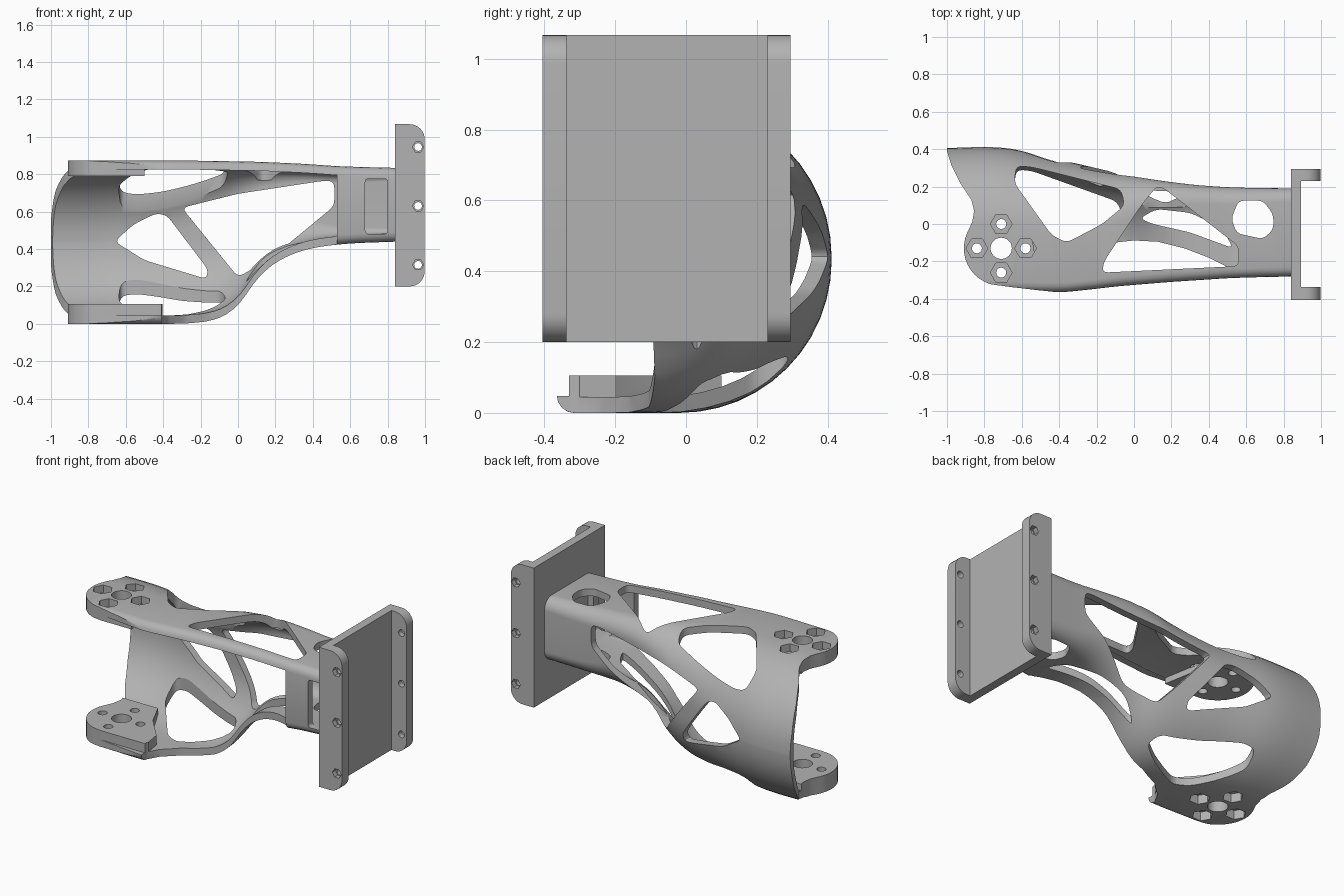
import bpy, bmesh, math
from mathutils import Vector

if "Cube" in bpy.data.objects:
    bpy.data.objects.remove(bpy.data.objects["Cube"])

grey = bpy.data.materials.new("plain_grey")
grey.use_nodes = True
grey.diffuse_color = (0.45, 0.45, 0.45, 1)
grey.node_tree.nodes["Principled BSDF"].inputs["Base Color"].default_value = (0.45, 0.45, 0.45, 1)

WALL = 0.045
# Stations along the arm: x, bottom, top, front, back, lower and upper back corner radius
KEYS = [(-1.05, 0, .872, -.36, .405, .43, .43), (-.7, 0, .872, -.36, .407, .43, .43),
        (-.4, 0, .872, -.365, .345, .43, .4), (-.25, .004, .872, -.352, .31, .42, .35),
        (-.1, .03, .87, -.335, .275, .4, .27), (0, .1, .868, -.326, .255, .36, .2),
        (.1, .235, .866, -.318, .238, .29, .15), (.2, .325, .862, -.31, .224, .24, .12),
        (.35, .392, .855, -.3, .207, .17, .1), (.55, .425, .842, -.288, .195, .1, .09),
        (.86, .44, .833, -.28, .19, .07, .07)]


def station(x):
    """Smooth interpolation of the arm's section along x."""
    i = max(k for k in range(len(KEYS) - 1) if KEYS[k][0] <= x or k == 0)
    a, b = KEYS[i], KEYS[i + 1]
    p, n = KEYS[max(i - 1, 0)], KEYS[min(i + 2, len(KEYS) - 1)]
    h = b[0] - a[0]
    t = (x - a[0]) / h
    out = []
    for c in range(1, 7):
        ma = (b[c] - p[c]) / (b[0] - p[0]) * h
        mb = (n[c] - a[c]) / (n[0] - a[0]) * h
        out.append((2*t**3 - 3*t*t + 1) * a[c] + (t**3 - 2*t*t + t) * ma
                   + (3*t*t - 2*t**3) * b[c] + (t**3 - t*t) * mb)
    return out


def section(x, inset):
    """Rounded section of the arm, as a ring of points."""
    zb, zt, yf, yb, r_low, r_high = station(x)
    ring = []
    for k, (y, z, rad) in enumerate([(yb, zt, r_high), (yf, zt, .05), (yf, zb, .05), (yb, zb, r_low)]):
        sy, sz = (1 if y == yb else -1), (1 if z == zt else -1)
        cy, cz = y - sy * rad, z - sz * rad
        steps = 12 if y == yb else 4
        for s in range(steps + 1):
            ang = math.pi / 2 * (k + s / steps)
            ring.append((x, cy + (rad - inset) * math.cos(ang), cz + (rad - inset) * math.sin(ang)))
    return ring


def make_object(name, bm):
    bmesh.ops.recalc_face_normals(bm, faces=bm.faces)
    mesh = bpy.data.meshes.new(name)
    bm.to_mesh(mesh)
    bm.free()
    mesh.materials.append(grey)
    ob = bpy.data.objects.new(name, mesh)
    bpy.context.collection.objects.link(ob)
    return ob


def rounded(points, r=.035, steps=4):
    """Round the corners of a polygon."""
    pts = [Vector(p) for p in points]
    out = []
    for i, p in enumerate(pts):
        a, b = pts[i - 1] - p, pts[(i + 1) % len(pts)] - p
        s = p + a.normalized() * min(r, a.length * .45)
        e = p + b.normalized() * min(r, b.length * .45)
        for k in range(steps + 1):
            t = k / steps
            out.append(s * (1 - t)**2 + p * (2 * t * (1 - t)) + e * t * t)
    return out


def circle(cx, cy, r, n=24):
    return [(cx + r * math.cos(2 * math.pi * k / n), cy + r * math.sin(2 * math.pi * k / n)) for k in range(n)]


def prism(bm, points, lo, hi, axis="z"):
    """Extrude a polygon: axis z takes (x, y), axis y takes (x, z)."""
    place = (lambda p, d: (p[0], p[1], d)) if axis == "z" else (lambda p, d: (p[0], d, p[1]))
    low = [bm.verts.new(place(p, lo)) for p in points]
    high = [bm.verts.new(place(p, hi)) for p in points]
    bm.faces.new(low)
    bm.faces.new(high[::-1])
    for i in range(len(low)):
        bm.faces.new((low[i - 1], low[i], high[i], high[i - 1]))


def combine(ob, prisms, op="DIFFERENCE"):
    """Cut or join a batch of separate prisms."""
    bm = bmesh.new()
    for args in prisms:
        prism(bm, *args)
    tool = make_object("helper", bm)
    tool.hide_render = True
    mod = ob.modifiers.new("cut", "BOOLEAN")
    mod.operation, mod.solver, mod.object = op, "EXACT", tool
    result = bpy.data.meshes.new_from_object(ob.evaluated_get(bpy.context.evaluated_depsgraph_get()))
    ob.modifiers.clear()
    ob.data = result
    bpy.data.objects.remove(tool)


def smooth(ob):
    bpy.ops.object.select_all(action="DESELECT")
    ob.select_set(True)
    bpy.context.view_layer.objects.active = ob
    bpy.ops.object.shade_smooth_by_angle(angle=math.radians(32))


# Arm shell: hollow loft
bm = bmesh.new()
xs = [-1.04 + 1.89 * i / 54 for i in range(55)]
shells = [[[bm.verts.new(p) for p in section(x, d)] for x in xs] for d in (0, WALL)]
for shell in shells:
    for r0, r1 in zip(shell, shell[1:]):
        for i in range(len(r0)):
            bm.faces.new((r0[i - 1], r0[i], r1[i], r1[i - 1]))
for end in (0, -1):
    o, n = shells[0][end], shells[1][end]
    for i in range(len(o)):
        bm.faces.new((o[i - 1], o[i], n[i], n[i - 1]))
arm = make_object("arm_shell", bm)

# Open front, leaving a top rail and a bottom strip
span = [-1.2] + [-1.0 + .05 * i for i in range(31)] + [.53]
lower = [(x, station(max(x, -1))[0] + WALL + .003) for x in span]
upper = [(x, station(max(x, -1))[1] - WALL - .003) for x in span]
combine(arm, [(lower + upper[::-1], -1, -.2, "y")])

# Thick joint lugs
lug_low = [(-1.02, .1), (-.62, .1), (-.55, -.05), (-.42, -.2), (-.4, -.33), (-1.02, -.33)]
lug_high = [(-1.02, .1), (-.62, .1), (-.55, -.05), (-.5, -.33), (-1.02, -.33)]
combine(arm, [(lug_low, .03, .105), (lug_high, .79, .845)], "UNION")

# Bottom strip swings inwards from the lug to the front wall
swing = [(-.41, -.6), (-.41, -.31), (-.37, -.24), (-.28, -.16), (-.15, -.105), (0, -.088), (.13, -.095),
         (.27, -.13), (.4, -.18), (.49, -.225), (.53, -.25), (.53, -.6)]
combine(arm, [(swing, -.1, .6)])

# Left outline with the rounded lugs
lobe = [(-.71 + .2 * math.cos(a), -.13 + .2 * math.sin(a))
        for a in [math.radians(155 + 10 * k) for k in range(11)]]
edge = [(-1.3, .6), (-1, .6), (-1, .39), (-.975, .31), (-.93, .22), (-.87, .13), (-.855, .07), (-.865, .01)]
edge += lobe + [(-.65, -.338), (-.53, -.352), (-.4, -.366), (-.4, -.6), (-1.3, -.6)]
combine(arm, [(edge, -1, 2)])

# Windows through the top, bottom, back and front
inner = [(-.63, .31), (-.55, .305), (-.07, .185), (-.05, .1), (-.17, .0), (-.36, -.1), (-.44, -.06), (-.64, .22)]
under = [(-.63, .29), (-.55, .285), (-.09, .12), (-.06, .04), (-.15, -.01), (-.36, -.1), (-.44, -.06), (-.64, .2)]
outer = [(.04, .1), (.12, .2), (.16, .19), (.56, -.12), (.56, -.225), (-.17, -.26), (-.16, -.2)]
lens = [(.03, .03), (.1, .0), (.3, -.045), (.53, -.13), (.47, -.02), (.3, .06), (.12, .08)]
port = [(.52, .03), (.56, .125), (.69, .125), (.745, .05), (.745, -.03), (.69, -.08), (.55, -.05)]
back_small = [(-.66, .44), (-.56, .53), (-.44, .59), (-.38, .58), (-.16, .29), (-.17, .24), (-.5, .34)]
back_large = [(-.3, .62), (.0, .695), (.46, .765), (.515, .76), (.515, .63), (.17, .345), (.0, .25)]
slot = [(.68, .48), (.8, .48), (.8, .775), (.68, .775)]
combine(arm, [(rounded(inner), .6, 1), (rounded(outer), .77, 1), (rounded(port, .03), .35, 1),
              (rounded(under), -.1, .3), (rounded(lens), -.1, .5)])
combine(arm, [(rounded(back_small), .06, 1, "y"), (rounded(back_large), .09, 1, "y"),
              (rounded(slot, .02), -.5, -.1, "y")])

# Lug holes: centre bore, screws and hex recesses
around = [(-.71 + .13 * dx, -.13 + .13 * dy) for dx, dy in ((1, 0), (-1, 0), (0, 1), (0, -1))]
combine(arm, [(circle(-.71, -.13, .057), -.1, 1)] + [(circle(x, y, .027, 12), -.1, 1) for x, y in around])
combine(arm, [(circle(x, y, .058, 6), lo, hi) for x, y in around for lo, hi in ((-.1, .055), (.825, 1))])
smooth(arm)

# Mounting plate with two drilled flanges
bm = bmesh.new()
prism(bm, [(.84, -.405), (.998, -.405), (.998, -.338), (.893, -.338),
           (.893, .23), (.998, .23), (.998, .295), (.84, .295)], .2, 1.067)
plate = make_object("mounting_plate", bm)
for z, s in ((.2, 1), (1.067, -1)):
    corner = [(.998 - .08 + .08 * math.sin(a), z + s * (.08 - .08 * math.cos(a)))
              for a in [math.pi / 2 * k / 8 for k in range(9)]]
    corner = [(.91, z - s * .1), (.91, z)] + corner + [(1.1, z + s * .08), (1.1, z - s * .1)]
    combine(plate, [(corner, -1, 1, "y")])
rows = (.315, .63, .945)
combine(plate, [(circle(.963, z, .021, 12), -1, 1, "y") for z in rows])
combine(plate, [(circle(.963, z, .03, 6), lo, hi, "y") for z in rows for lo, hi in ((-1, -.375), (.265, 1))])
smooth(plate)
